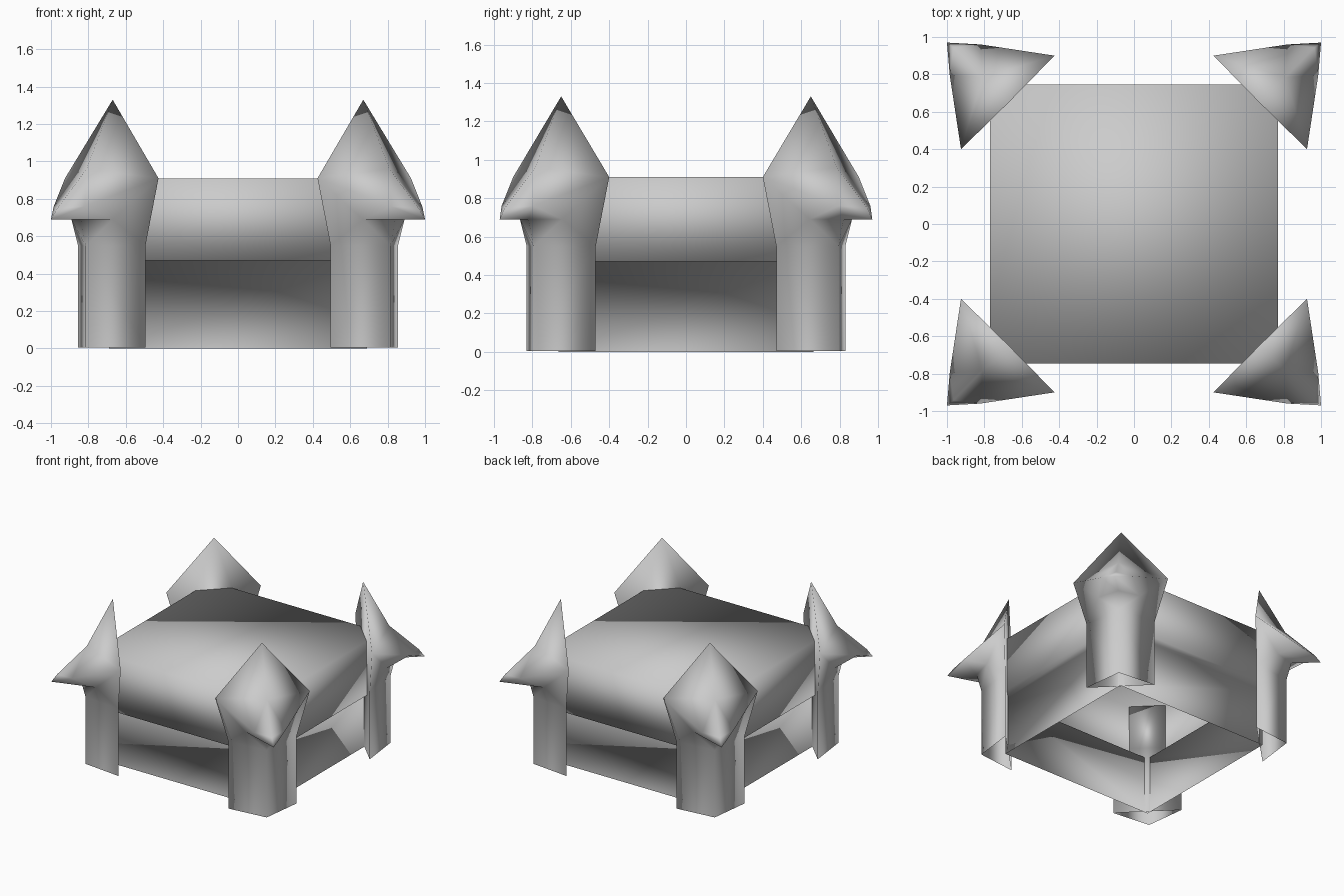
import bpy, bmesh

if "Cube" in bpy.data.objects:
    bpy.data.objects.remove(bpy.data.objects["Cube"])

stone = bpy.data.materials.new("grey stone")
stone.diffuse_color = (0.6, 0.6, 0.6, 1)
stone.use_nodes = True
stone.node_tree.nodes["Principled BSDF"].inputs["Base Color"].default_value = stone.diffuse_color


def make(name, verts, faces):
    bm = bmesh.new()
    vs = [bm.verts.new(v) for v in verts]
    for f in faces:
        bm.faces.new([vs[i] for i in f])
    bmesh.ops.recalc_face_normals(bm, faces=bm.faces)
    me = bpy.data.meshes.new(name)
    bm.to_mesh(me)
    bm.free()
    me.materials.append(stone)
    me.shade_smooth()
    ob = bpy.data.objects.new(name, me)
    bpy.context.collection.objects.link(ob)
    return ob


# Hollow body: lower walls, overhanging ledge, upper block, open underneath
rings = [(0.69, 0.665, 0.0), (0.69, 0.665, 0.47), (0.77, 0.745, 0.47), (0.77, 0.745, 0.91)]
verts = [(sx * x, sy * y, z) for x, y, z in rings
         for sx, sy in ((-1, -1), (1, -1), (1, 1), (-1, 1))]
faces = [(r * 4 + i, r * 4 + (i + 1) % 4, r * 4 + 4 + (i + 1) % 4, r * 4 + 4 + i)
         for r in range(3) for i in range(4)]
make("body", verts, faces + [(12, 13, 14, 15)])

# Corner post: points on its left half, on its centre, and on its right half
left = {"l0": (0.495, 0.83, 0.005), "l1": (0.495, 0.83, 0.55), "l2": (0.425, 0.90, 0.91),
        "lu": (0.67, 0.865, 0.69), "ls": (0.82, 0.96, 0.76)}
centre = {"c0": (0.815, 0.795, 0.005), "c1": (0.815, 0.795, 0.55), "c2": (0.84, 0.82, 0.69),
          "tip": (1.0, 0.97, 0.69), "brow": (0.965, 0.943, 0.75),
          "ridge": (0.81, 0.785, 0.96), "apex": (0.67, 0.65, 1.33)}
points = {**left, **centre}
for k, (x, y, z) in left.items():
    # mirror across the diagonal; the plan is slightly shallower than wide
    points["r" + k[1:]] = (y + 0.025, x - 0.025, z)
half = ["l0 c0 c1 l1", "l1 c1 lu", "l1 lu l2", "c1 c2 lu", "lu c2 tip ls", "lu ls l2",
        "ls tip brow", "l2 ls ridge", "ls brow ridge", "l2 ridge apex"]
keys = list(points)
faces = []
for f in half:
    names = f.split()
    faces.append([keys.index(n) for n in names])
    faces.append([keys.index("r" + n[1:] if n in left else n) for n in reversed(names)])
# flat inner side of the post
faces.append([keys.index(n) for n in "l0 l1 l2 apex r2 r1 r0".split()])

for label, sx, sy in (("front_left", -1, -1), ("front_right", 1, -1),
                      ("back_left", -1, 1), ("back_right", 1, 1)):
    make("post_" + label, [(sx * x, sy * y, z) for x, y, z in points.values()], faces)
